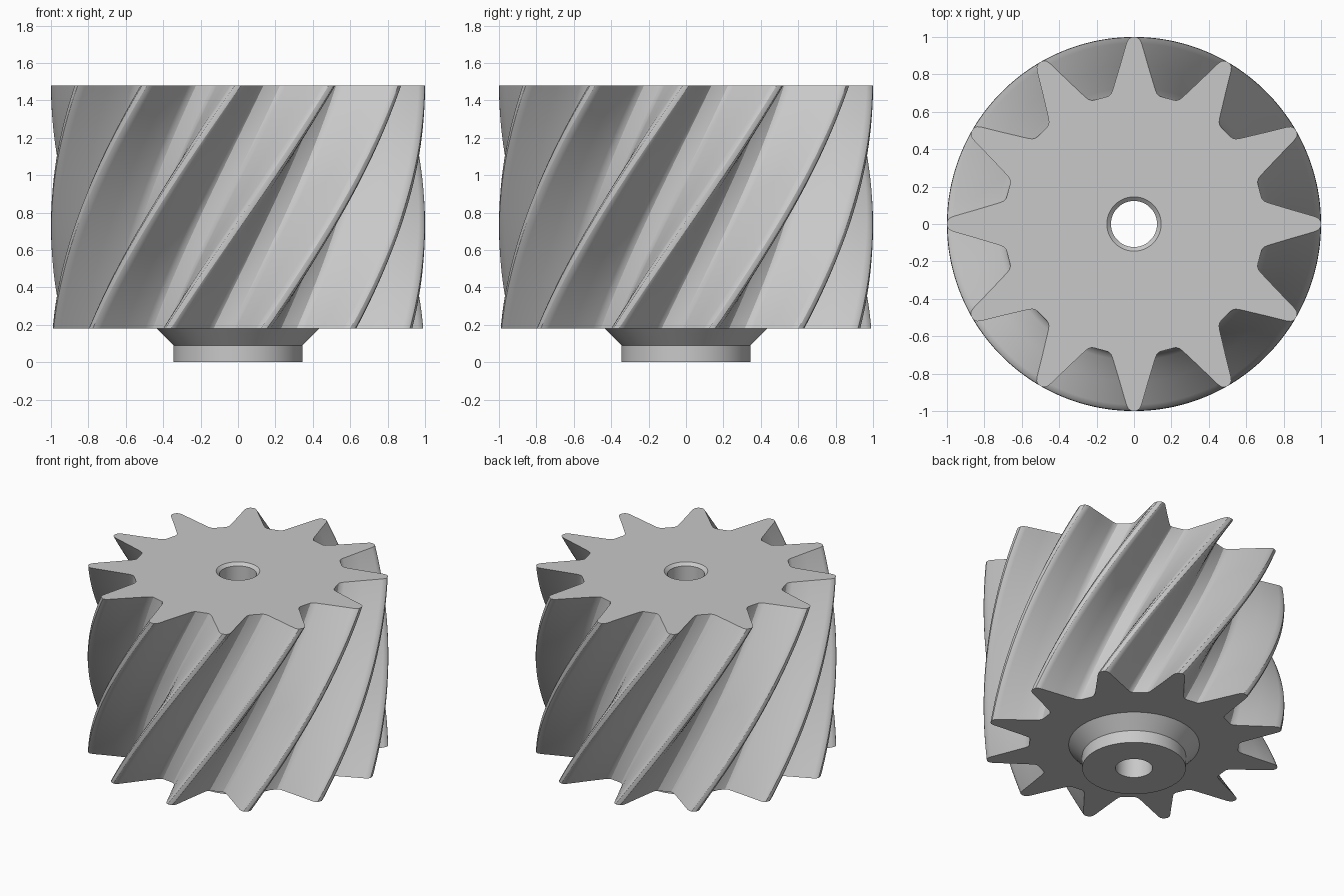
import bpy
import bmesh
from math import sin, cos, radians, atan2, hypot, pi

if "Cube" in bpy.data.objects:
    bpy.data.objects.remove(bpy.data.objects["Cube"], do_unlink=True)

TEETH = 12
TWIST = radians(52)
Z_LOW, Z_TOP = 0.18, 1.48
LAYERS = 40
SEGMENTS = 72

# Grey metal
steel = bpy.data.materials.new("grey_metal")
steel.use_nodes = True
colour = (0.58, 0.58, 0.58, 1)
steel.diffuse_color = colour
steel.node_tree.nodes["Principled BSDF"].inputs["Base Color"].default_value = colour

# One side of a tooth, tip to root: (distance along the tooth axis, half width)
flank = [(0.998, 0.016), (0.987, 0.031), (0.965, 0.041), (0.84, 0.077),
         (0.72, 0.113), (0.698, 0.122), (0.684, 0.136), (0.679, 0.152)]
gap = pi / TEETH
tooth = [(a, -p) for a, p in reversed(flank)] + [(1, 0)] + flank
tooth.append((0.695 * cos(gap), 0.695 * sin(gap)))
outline = [(hypot(a, p), atan2(p, a) + 2 * gap * i)
           for i in range(TEETH) for a, p in tooth]

bm = bmesh.new()


def ring(polar, z, turn=0.0):
    """Closed ring of vertices from polar points."""
    return [bm.verts.new((r * cos(t + turn), r * sin(t + turn), z)) for r, t in polar]


def circle(r, z):
    return ring([(r, 2 * pi * i / SEGMENTS) for i in range(SEGMENTS)], z)


def skin(rings):
    """Quads between successive rings."""
    for low, high in zip(rings, rings[1:]):
        n = len(low)
        for i in range(n):
            j = (i + 1) % n
            bm.faces.new((low[i], low[j], high[j], high[i]))


def cap(outer, inner):
    """Flat face with a hole, between two rings."""
    edges = []
    for loop in (outer, inner):
        for a, b in zip(loop, loop[1:] + loop[:1]):
            edges.append(bm.edges.get((a, b)))
    bmesh.ops.triangle_fill(bm, edges=edges, use_beauty=True, use_dissolve=False)


# Twisted teeth
layers = []
for k in range(LAYERS + 1):
    f = k / LAYERS
    layers.append(ring(outline, Z_LOW + f * (Z_TOP - Z_LOW), TWIST * (f - 1)))
skin(layers)

# Conical collar, hub, bore and the chamfer at its top
lathe = [(0.435, Z_LOW), (0.345, 0.09), (0.345, 0), (0.123, 0),
         (0.123, Z_TOP - 0.02), (0.145, Z_TOP)]
turned = [circle(r, z) for r, z in lathe]
skin(turned)

# End faces
cap(layers[0], turned[0])
cap(layers[-1], turned[-1])

bmesh.ops.recalc_face_normals(bm, faces=bm.faces[:])
mesh = bpy.data.meshes.new("helical_gear")
bm.to_mesh(mesh)
bm.free()
mesh.materials.append(steel)

gear = bpy.data.objects.new("helical_gear", mesh)
bpy.context.collection.objects.link(gear)
bpy.ops.object.select_all(action='DESELECT')
gear.select_set(True)
bpy.context.view_layer.objects.active = gear
bpy.ops.object.shade_smooth_by_angle(angle=radians(30))
